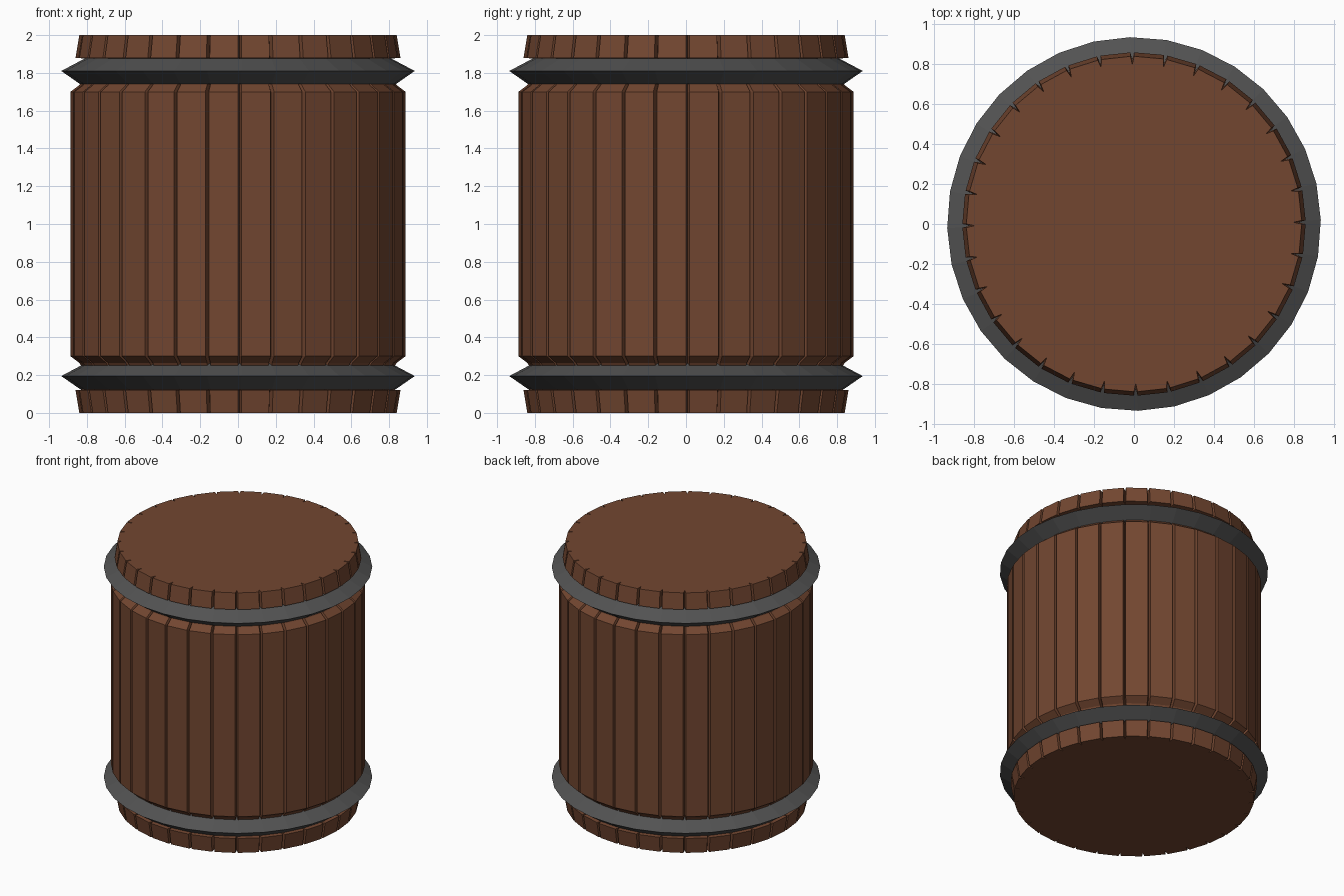
import bpy, bmesh
from math import sin, cos, radians

if "Cube" in bpy.data.objects:
    bpy.data.objects.remove(bpy.data.objects["Cube"])

N = 32
STEP = 360 / N
GAP = 1.2          # angular width of the seam between staves
DEPTH = 0.04       # depth of the seam


def material(name, color):
    m = bpy.data.materials.new(name)
    m.diffuse_color = (*color, 1)
    m.use_nodes = True
    m.node_tree.nodes["Principled BSDF"].inputs["Base Color"].default_value = m.diffuse_color
    return m


def finish(bm, name, mat):
    bmesh.ops.recalc_face_normals(bm, faces=bm.faces)
    me = bpy.data.meshes.new(name)
    bm.to_mesh(me)
    bm.free()
    me.materials.append(mat)
    ob = bpy.data.objects.new(name, me)
    bpy.context.collection.objects.link(ob)
    return ob


def ring(bm, r, z, cuts):
    # cuts: (angle offset, radius offset) pairs repeated once per stave
    verts = []
    for k in range(N):
        for da, dr in cuts:
            a = radians(k * STEP + da)
            verts.append(bm.verts.new(((r + dr) * cos(a), (r + dr) * sin(a), z)))
    return verts


def bridge(bm, a, b):
    n = len(a)
    for i in range(n):
        j = (i + 1) % n
        bm.faces.new((a[i], a[j], b[j], b[i]))


wood = material("wood", (0.17, 0.062, 0.03))
iron = material("iron", (0.085, 0.085, 0.085))

# Staved body: lower half of the profile, mirrored to the upper half
half = [(0.84, 0), (0.86, 0.12), (0.80, 0.125), (0.80, 0.2), (0.84, 0.265), (0.887, 0.3)]
profile = half + [(r, 2 - z) for r, z in reversed(half)]
seam = [(0, 0), (GAP / 2, -DEPTH), (GAP, 0)]
bm = bmesh.new()
rings = [ring(bm, r, z, seam) for r, z in profile]
for a, b in zip(rings, rings[1:]):
    bridge(bm, a, b)
bm.faces.new(rings[0])
bm.faces.new(rings[-1])
finish(bm, "barrel_body", wood)

# Hoops: wedge-shaped iron bands sitting in the necks
for name, zc in (("lower_hoop", 0.195), ("upper_hoop", 1.81)):
    bm = bmesh.new()
    section = [(0.78, -0.07), (0.835, -0.07), (0.936, 0), (0.81, 0.067), (0.78, 0.067)]
    rings = [ring(bm, r, zc + z, [(GAP, 0)]) for r, z in section]
    for a, b in zip(rings, rings[1:] + rings[:1]):
        bridge(bm, a, b)
    finish(bm, name, iron)
